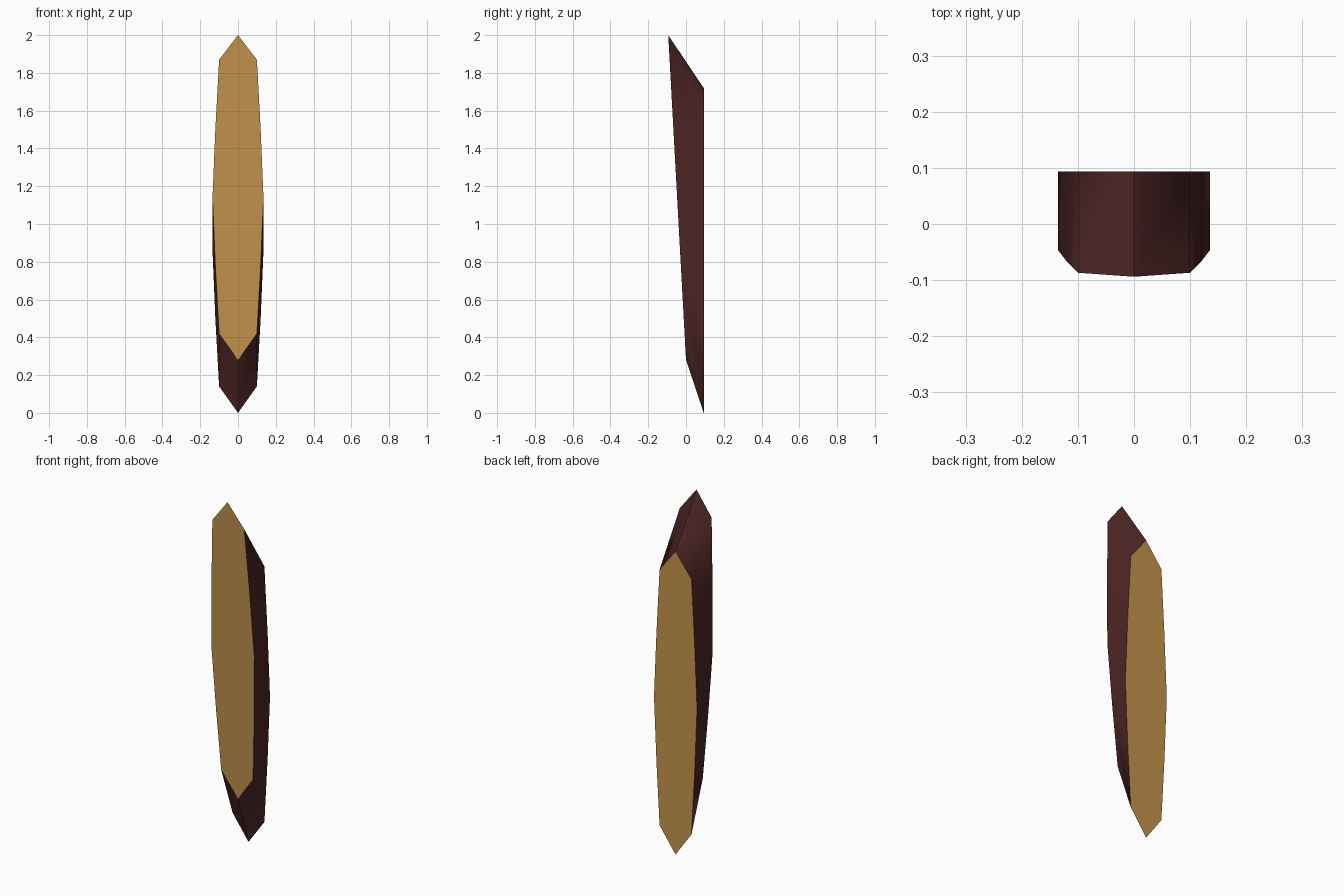
import bpy, bmesh

cube = bpy.data.objects.get("Cube")
if cube:
    bpy.data.objects.remove(cube, do_unlink=True)


def make_material(name, rgb):
    mat = bpy.data.materials.new(name)
    mat.use_nodes = True
    color = (*rgb, 1.0)
    mat.diffuse_color = color
    mat.node_tree.nodes["Principled BSDF"].inputs["Base Color"].default_value = color
    return mat


bark = make_material("dark bark brown", (0.073, 0.018, 0.018))
wood = make_material("cut wood tan", (0.56, 0.30, 0.075))

# Pointed outline of the cut face: tip, shoulder, bulge, widest point, mirrored
HEIGHT = 1.72
half = [(0.1, 0.14), (0.12, 0.5), (0.135, 0.86), (0.12, 1.22), (0.1, 1.59)]
outline = [(0, 0)] + half + [(0, HEIGHT)] + [(-x, z) for x, z in reversed(half)]

# Slanted prism: the front cut face sits higher and leans forward
RISE = 0.28
bm = bmesh.new()
back = [bm.verts.new((x, 0.094, z)) for x, z in outline]
front = [bm.verts.new((x, -0.094 * z / HEIGHT, z + RISE)) for x, z in outline]
caps = [bm.faces.new(front), bm.faces.new(back[::-1])]
count = len(outline)
for i in range(count):
    j = (i + 1) % count
    bm.faces.new((back[i], back[j], front[j], front[i]))
bmesh.ops.recalc_face_normals(bm, faces=bm.faces[:])

# Smooth bark, with crisp cut rims and end ridges
for face in bm.faces:
    is_cap = face in caps
    face.material_index = 1 if is_cap else 0
    face.smooth = not is_cap
for edge in bm.edges:
    on_rim = any(face in caps for face in edge.link_faces)
    on_ridge = all(abs(v.co.x) < 0.001 for v in edge.verts)
    edge.smooth = not (on_rim or on_ridge)

mesh = bpy.data.meshes.new("wood_slab")
bm.to_mesh(mesh)
bm.free()
mesh.materials.append(bark)
mesh.materials.append(wood)
slab = bpy.data.objects.new("wood_slab", mesh)
bpy.context.collection.objects.link(slab)
